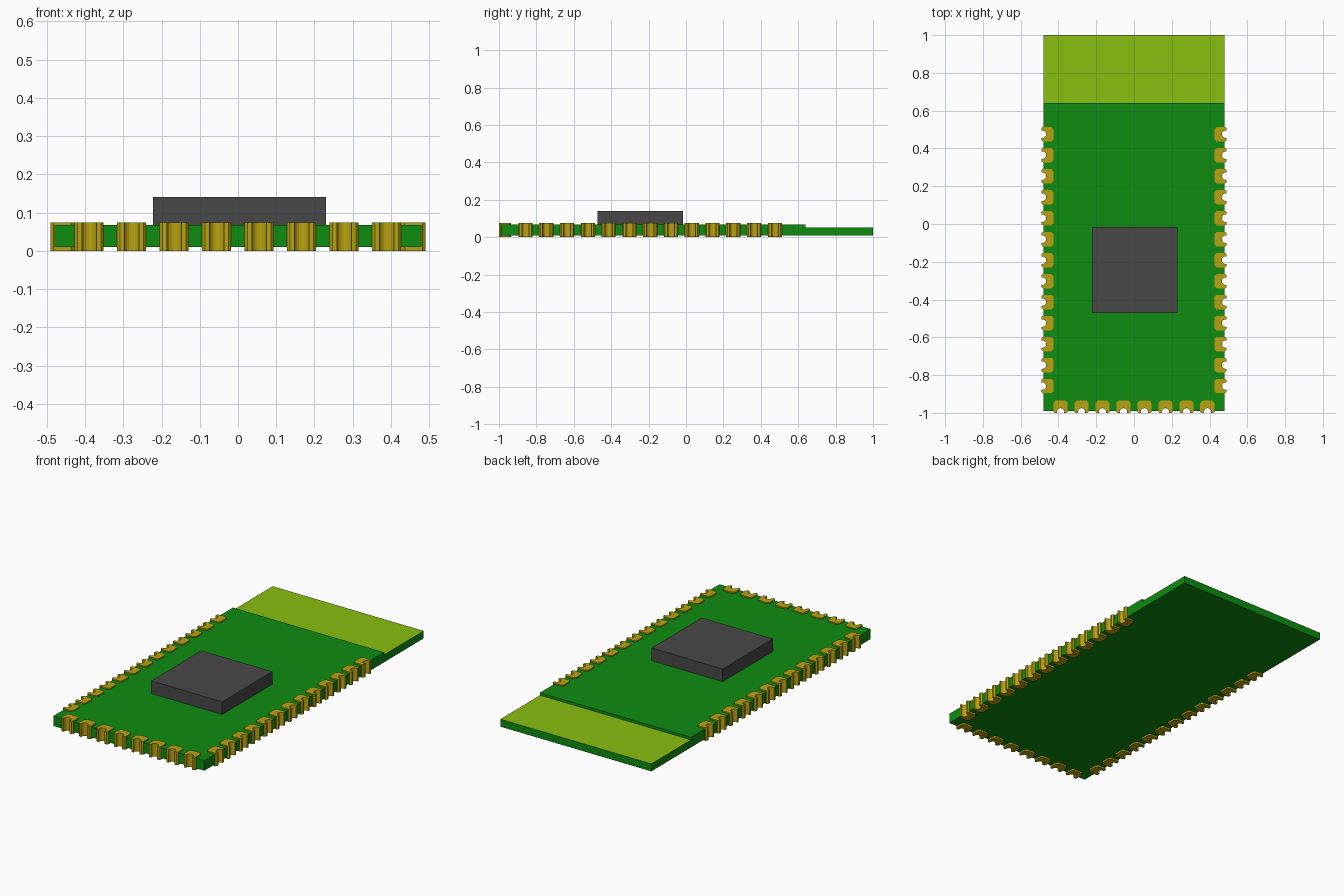
import bpy, bmesh, math
from mathutils import Vector

cube = bpy.data.objects.get("Cube")
if cube:
    bpy.data.objects.remove(cube, do_unlink=True)


def material(name, rgb):
    m = bpy.data.materials.new(name)
    m.use_nodes = True
    m.diffuse_color = (*rgb, 1)
    bsdf = m.node_tree.nodes["Principled BSDF"]
    bsdf.inputs["Base Color"].default_value = (*rgb, 1)
    bsdf.inputs["Roughness"].default_value = 0.6
    return m


GREEN = material("board green", (0.004, 0.265, 0.005))
LIME = material("antenna lime", (0.254, 0.52, 0.005))
GOLD = material("pad gold", (0.49, 0.365, 0.005))
GREY = material("chip grey", (0.064, 0.064, 0.064))


def prism_mesh(name, outline, z0, z1, mats, top_index=0):
    """Extrude a counter-clockwise outline from z0 to z1."""
    bm = bmesh.new()
    base = bm.faces.new([bm.verts.new((p[0], p[1], z0)) for p in outline])
    ext = bmesh.ops.extrude_face_region(bm, geom=[base], use_keep_orig=True)
    new_verts = [g for g in ext["geom"] if isinstance(g, bmesh.types.BMVert)]
    bmesh.ops.translate(bm, verts=new_verts, vec=(0, 0, z1 - z0))
    bmesh.ops.recalc_face_normals(bm, faces=bm.faces[:])
    for f in bm.faces:
        f.material_index = top_index if f.normal.z > 0.9 else 0
    mesh = bpy.data.meshes.new(name)
    bm.to_mesh(mesh)
    bm.free()
    for m in mats:
        mesh.materials.append(m)
    return mesh


def place(name, mesh, loc=(0, 0, 0), turn=0):
    ob = bpy.data.objects.new(name, mesh)
    ob.location = loc
    ob.rotation_euler.z = turn
    bpy.context.collection.objects.link(ob)
    return ob


def rect(x0, x1, y0, y1):
    return [(x0, y0), (x1, y0), (x1, y1), (x0, y1)]


def notch(radius, level, steps=10):
    """Round bite in an edge running along +x, inward is +y."""
    centre = 0.005
    a0 = math.asin((level - centre) / radius)
    angles = [math.pi - a0 + (2 * a0 - math.pi) * i / steps for i in range(steps + 1)]
    return [(radius * math.cos(a), centre + radius * math.sin(a)) for a in angles]


# Pad positions: 8 on the front edge, 13 on each side (x, y, rotation)
front = [(-0.389 + i * 0.1111, -1.0, 0) for i in range(8)]
right_edge = [(0.49, -0.858 + i * 0.1111, math.pi / 2) for i in range(13)]
left_edge = [(-0.49, y, -math.pi / 2) for _, y, _ in reversed(right_edge)]


def edge_points(spots):
    """Board edge with a bite behind each pad."""
    pts = []
    for x, y, turn in spots:
        c, s = math.cos(turn), math.sin(turn)
        pts += [(x + c * u - s * v, y + s * u + c * v) for u, v in notch(0.026, 0.01)]
    return pts


# Main board with notched edges
outline = ([(-0.48, -0.99)] + edge_points(front) + [(0.48, -0.99)] +
           edge_points(right_edge) + [(0.48, 0.64), (-0.48, 0.64)] +
           edge_points(left_edge))
place("circuit_board", prism_mesh("circuit_board", outline, 0.01, 0.068, [GREEN]))

# Thinner antenna end, lime on top only
place("antenna_area", prism_mesh("antenna_area", rect(-0.48, 0.48, 0.64, 1.0),
                                 0.01, 0.053, [GREEN, LIME], top_index=1))

# Chip
place("chip", prism_mesh("chip", rect(-0.222, 0.23, -0.472, -0.016), 0.068, 0.141, [GREY]))

# Edge pads: chamfered blocks with a half-round bite
pad_outline = ([(-0.038, 0.008), (-0.031, 0.0)] + notch(0.02, 0.0) +
               [(0.031, 0.0), (0.038, 0.008), (0.038, 0.053), (0.026, 0.065),
                (-0.026, 0.065), (-0.038, 0.053)])
pad_mesh = prism_mesh("edge_pad", pad_outline, 0.0, 0.075, [GOLD])
for side, spots in (("front", front), ("left", right_edge), ("right", left_edge)):
    for i, (x, y, turn) in enumerate(spots):
        place(f"{side}_pad_{i + 1}", pad_mesh, (x, y, 0), turn)
